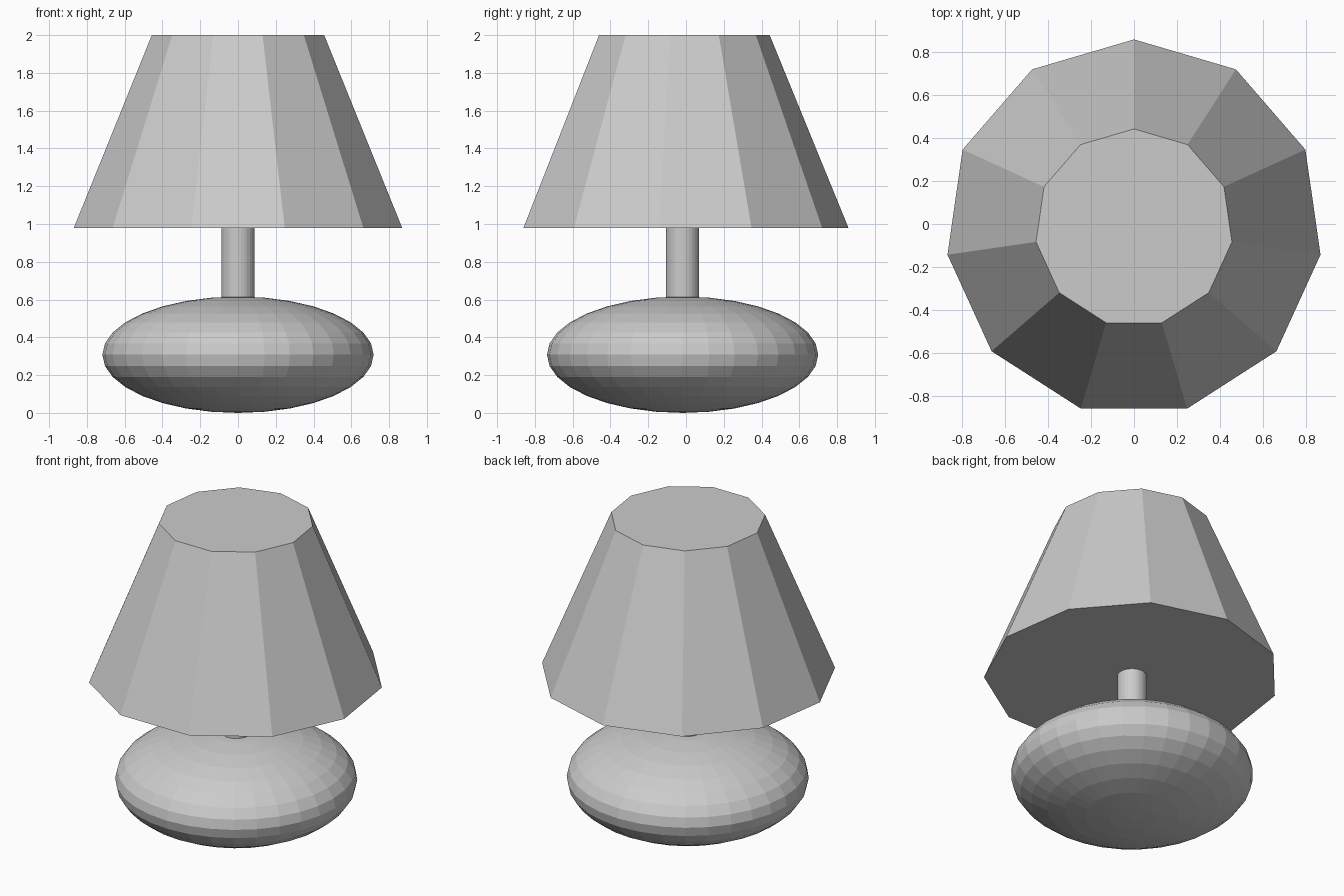
import bpy

if "Cube" in bpy.data.objects:
    bpy.data.objects.remove(bpy.data.objects["Cube"])

AXIS_Y = -0.018  # common vertical axis; the odd-sided shade shifts it off zero


def finish(name):
    obj = bpy.context.object
    obj.name = name
    obj.data.name = name
    bpy.ops.object.transform_apply(location=False, rotation=False, scale=True)
    return obj


def frustum(name, sides, r_bottom, r_top, z0, z1):
    bpy.ops.mesh.primitive_cone_add(vertices=sides, radius1=r_bottom, radius2=r_top,
                                    depth=z1 - z0, location=(0, AXIS_Y, (z0 + z1) / 2))
    return finish(name)


# Flattened round base
bpy.ops.mesh.primitive_uv_sphere_add(segments=32, ring_count=16, radius=1,
                                     location=(0, AXIS_Y, 0.308))
bpy.context.object.scale = (0.718, 0.718, 0.308)
finish("lamp_base")

# Stem, sunk into the base and the shade
frustum("lamp_stem", 32, 0.088, 0.088, 0.55, 1.05)

# Eleven-sided closed shade
frustum("lamp_shade", 11, 0.878, 0.461, 0.98, 2.0)
